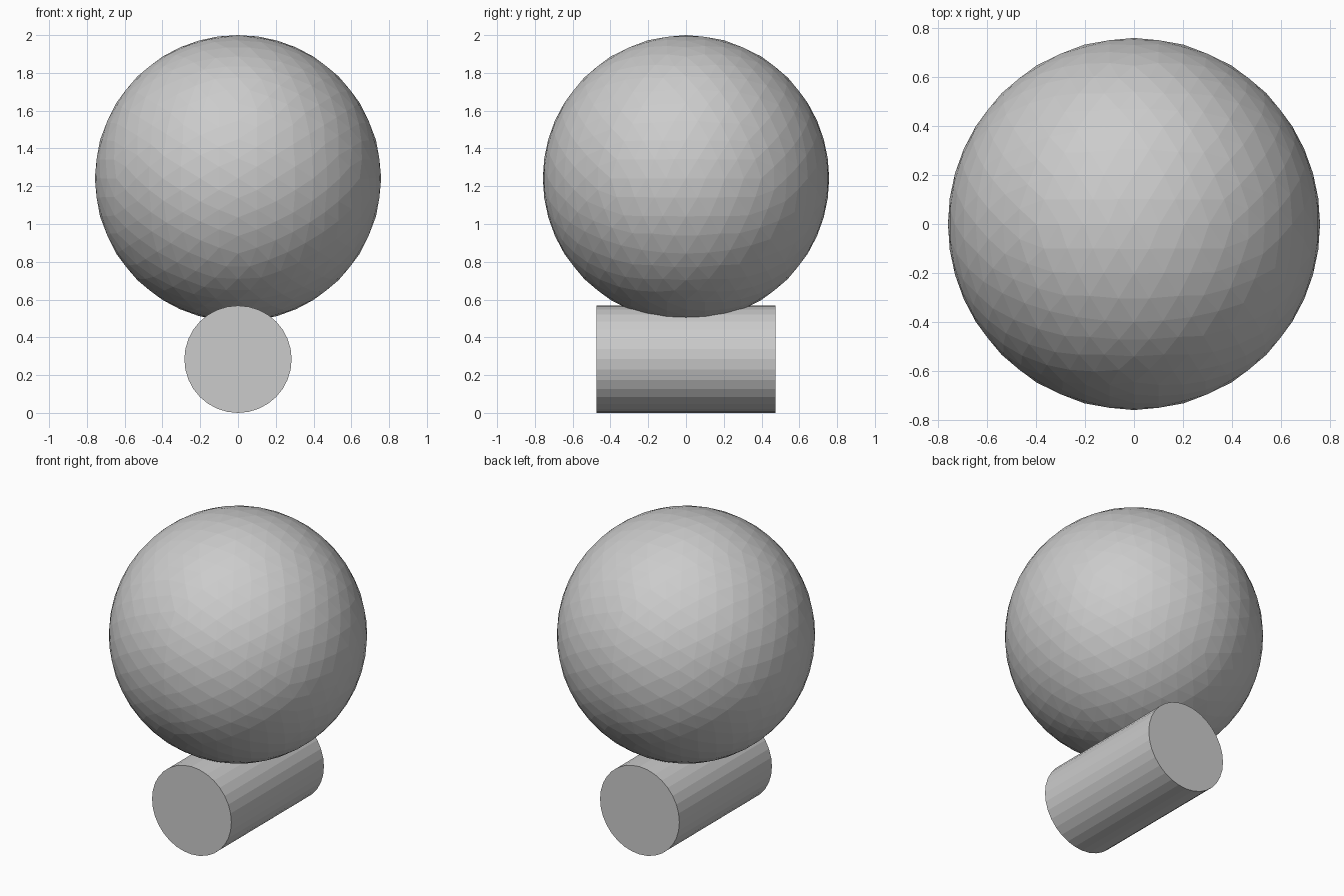
import bpy, bmesh, math
from mathutils import Matrix, Vector

if "Cube" in bpy.data.objects:
    bpy.data.objects.remove(bpy.data.objects["Cube"])

R = 0.758          # ball radius
r = 0.284          # base roller radius
LENGTH = 0.947     # base roller length


def add_object(name, bm):
    mesh = bpy.data.meshes.new(name)
    bm.to_mesh(mesh)
    bm.free()
    obj = bpy.data.objects.new(name, mesh)
    bpy.context.collection.objects.link(obj)
    return obj


# Ball: faceted icosphere, oriented with an icosahedron edge crossing each axis
bm = bmesh.new()
phi = (1 + math.sqrt(5)) / 2
for a in (-1, 1):
    for b in (-phi, phi):
        for co in ((a, 0, b), (0, b, a), (b, a, 0)):
            bm.verts.new(Vector(co).normalized())
bmesh.ops.convex_hull(bm, input=bm.verts[:])
for _ in range(3):
    bmesh.ops.subdivide_edges(bm, edges=bm.edges[:], cuts=1, use_grid_fill=True)
    for v in bm.verts:
        v.co.normalize()
for v in bm.verts:
    v.co *= R
bmesh.ops.recalc_face_normals(bm, faces=bm.faces[:])
ball = add_object("ball", bm)
ball.location.z = 2 - R

# Base: flat-sided cylinder lying along y
bm = bmesh.new()
bmesh.ops.create_cone(bm, cap_ends=True, segments=32, radius1=r, radius2=r,
                      depth=LENGTH, matrix=Matrix.Rotation(math.pi / 2, 4, 'X'))
base = add_object("base_cylinder", bm)
base.location.z = r
